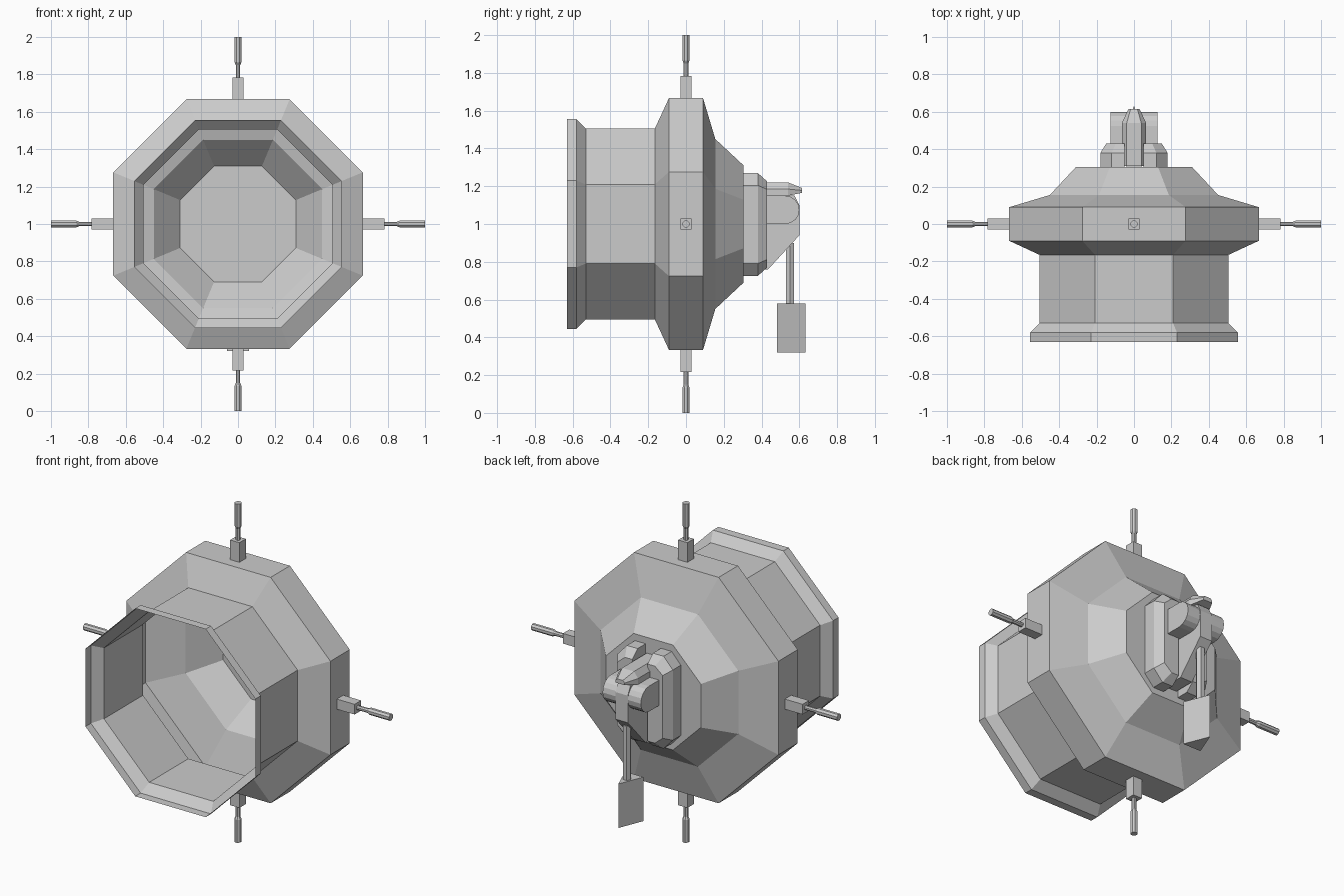
import bpy, bmesh, math
from mathutils import Vector, Matrix

if "Cube" in bpy.data.objects:
    bpy.data.objects.remove(bpy.data.objects["Cube"])

CENTRE = Vector((0, 0, 1))


def loft(name, rings, cap_start=True, cap_end=True):
    """Skin a list of equal-length point rings into a flat-shaded mesh."""
    bm = bmesh.new()
    loops = [[bm.verts.new(p) for p in ring] for ring in rings]
    n = len(loops[0])
    for a, b in zip(loops, loops[1:]):
        for i in range(n):
            j = (i + 1) % n
            bm.faces.new((a[i], a[j], b[j], b[i]))
    if cap_start:
        bm.faces.new(loops[0])
    if cap_end:
        bm.faces.new(loops[-1])
    bmesh.ops.recalc_face_normals(bm, faces=bm.faces)
    mesh = bpy.data.meshes.new(name)
    bm.to_mesh(mesh)
    bm.free()
    obj = bpy.data.objects.new(name, mesh)
    bpy.context.collection.objects.link(obj)
    return obj


def ngon(r, sides, turn=0.0):
    return [(r * math.cos(turn + math.tau * i / sides),
             r * math.sin(turn + math.tau * i / sides)) for i in range(sides)]


def side_prism(name, outline, x0, x1):
    """Extrude a (y, z) outline along x."""
    return loft(name, [[(x, y, z) for y, z in outline] for x in (x0, x1)])


# Octagonal housing: open front, closed back; profile of (y, apothem)
profile = [(-.63, .555), (-.58, .555), (-.53, .505), (-.165, .505), (-.09, .667),
           (.09, .667), (.155, .45), (.305, .31)]
k = 1 / math.cos(math.pi / 8)
loft("housing", [[(x, y, 1 + z) for x, z in ngon(a * k, 8, math.pi / 8)]
                 for y, a in profile], cap_start=False)

# Four spokes: square block, thin neck, thicker hexagonal tip
for q in range(4):
    m = Matrix.Translation(CENTRE) @ Matrix.Rotation(q * math.pi / 2, 4, 'Y')
    block = [[m @ Vector((x, y, h)) for x, y in ngon(.03 * math.sqrt(2), 4, math.pi / 4)]
             for h in (.66, .783)]
    loft("spoke_block", block)
    rod = [(.78, .013), (.85, .013), (.865, .02), (1.0, .02)]
    loft("spoke_rod", [[m @ Vector((x, y, h)) for x, y in ngon(r, 8, math.pi / 8)]
                       for h, r in rod])

# Two bevelled back plates either side of the hinge arm
def plate_ring(s, y, inset):
    pts = [(.05, .725 + inset), (.12 - inset / 2, .725 + inset), (.18 - inset * .7, .79 + inset / 2),
           (.18 - inset * .7, 1.205 - inset / 2), (.12 - inset / 2, 1.27 - inset), (.05, 1.27 - inset)]
    return [(s * x, y, z) for x, z in pts]


for s, side in ((-1, "left"), (1, "right")):
    loft("back_plate_" + side, [plate_ring(s, .30, 0), plate_ring(s, .38, 0),
                                plate_ring(s, .43, .045)])
    # Round-nosed hinge cheek
    nose = [(.525 + .075 * math.cos(a), 1.075 + .075 * math.sin(a))
            for a in [math.radians(-90 + 22.5 * i) for i in range(9)]]
    side_prism("hinge_cheek_" + side, nose + [(.42, 1.15), (.42, 1.0)], s * .04, s * .125)

# Central hinge arm with sloped underside
side_prism("hinge_arm", [(.30, .76), (.435, .76), (.60, .94), (.60, 1.10), (.575, 1.15), (.30, 1.15)],
           -.04, .04)

# Top catch lever, tapering to the rear
def lever_ring(y, w, z0, z1):
    return [(-w, y, z0), (w, y, z0), (w, y, z0 + (z1 - z0) * .5),
            (w * .6, y, z1), (-w * .6, y, z1), (-w, y, z0 + (z1 - z0) * .5)]


loft("catch_lever", [lever_ring(.31, .065, 1.15, 1.22), lever_ring(.54, .065, 1.15, 1.22),
                     lever_ring(.615, .03, 1.165, 1.19)])

# Hanging pull rod and wedge-shaped weight
loft("pull_rod", [[(x, .55 + y, z) for x, y in ngon(.024, 6)] for z in (.57, .90)])
loft("pull_weight", [[(0, .632, z), (-.06, .482, z), (.06, .482, z)] for z in (.32, .58)])
